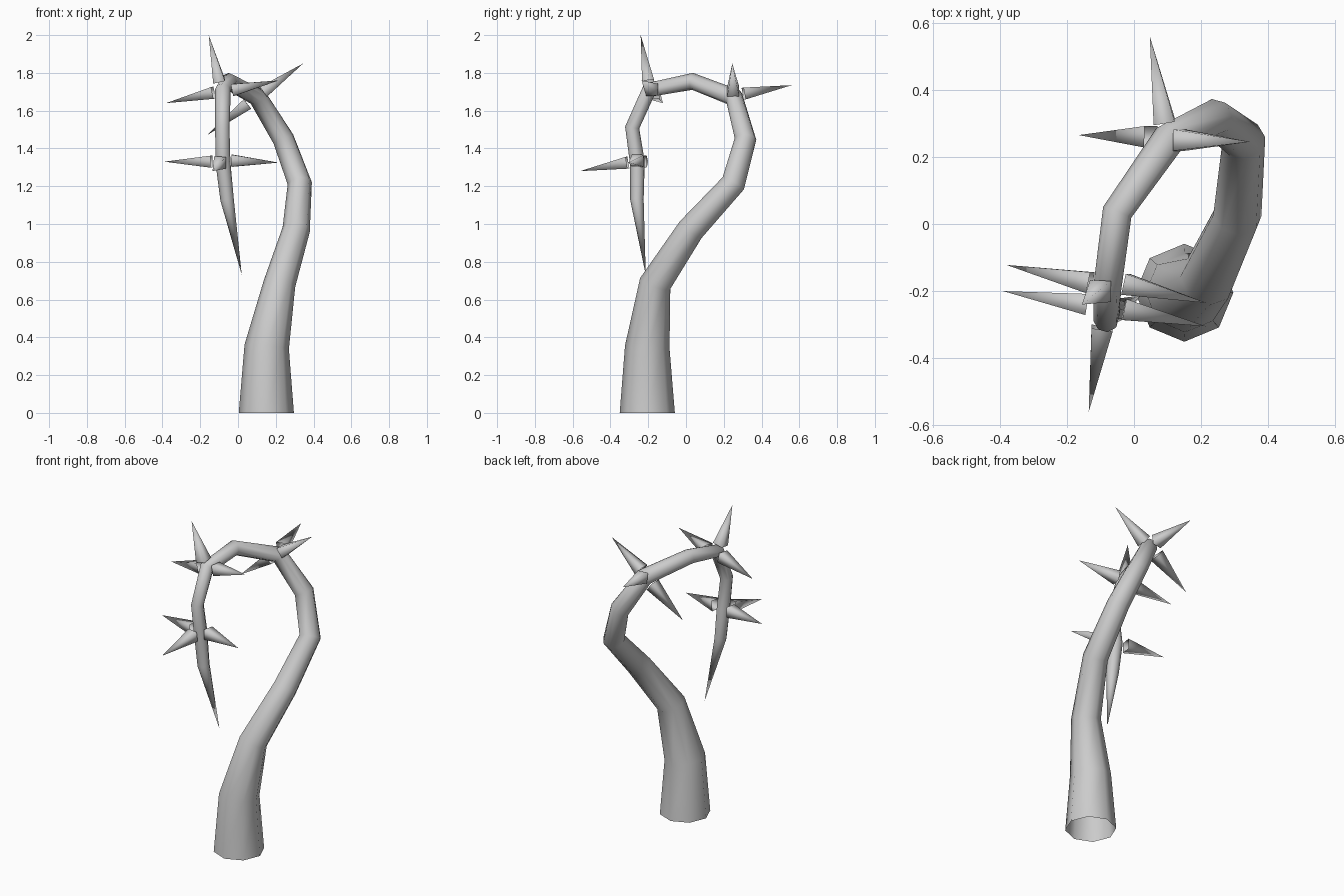
import bpy, bmesh, math
from mathutils import Vector

cube = bpy.data.objects.get("Cube")
if cube:
    bpy.data.objects.remove(cube, do_unlink=True)

grey = bpy.data.materials.new("pale_grey")
grey.use_nodes = True
colour = (0.6, 0.6, 0.6, 1)
grey.diffuse_color = colour
grey.node_tree.nodes["Principled BSDF"].inputs["Base Color"].default_value = colour


def tube(name, path, radii, sides, start, twist=0.0):
    """Open-based tapering tube that closes to a point at the end of its path."""
    pts = [Vector(p) for p in path]
    bm = bmesh.new()
    rings = []
    side = Vector(start)
    for i in range(len(pts) - 1):
        ahead = (pts[i + 1] - pts[i]).normalized()
        behind = (pts[i] - pts[i - 1]).normalized() if i else ahead
        axis = (ahead + behind).normalized()
        if i == 0 and len(pts) > 2:
            axis = Vector((0, 0, 1))
        # carry the ring direction along the path without spinning it
        side = (side - axis * side.dot(axis)).normalized()
        up = axis.cross(side)
        ring = []
        for k in range(sides):
            a = twist + math.tau * k / sides
            ring.append(bm.verts.new(pts[i] + radii[i] * (math.cos(a) * side + math.sin(a) * up)))
        rings.append(ring)
    tip = bm.verts.new(pts[-1])
    for k in range(sides):
        n = (k + 1) % sides
        for low, high in zip(rings, rings[1:]):
            bm.faces.new((low[k], low[n], high[n], high[k]))
        bm.faces.new((rings[-1][k], rings[-1][n], tip))
    mesh = bpy.data.meshes.new(name)
    bm.to_mesh(mesh)
    bm.free()
    mesh.materials.append(grey)
    mesh.shade_smooth()
    obj = bpy.data.objects.new(name, mesh)
    bpy.context.collection.objects.link(obj)
    return obj


# Curling stem, from the root to the hanging tip
stem_path = [
    (0.15, -0.205, 0), (0.152, -0.205, 0.35), (0.22, -0.163, 0.685),
    (0.308, 0.025, 0.97), (0.327, 0.25, 1.215), (0.24, 0.315, 1.45),
    (0.105, 0.255, 1.67), (-0.05, 0.035, 1.755), (-0.08, -0.195, 1.71),
    (-0.083, -0.285, 1.51), (-0.08, -0.258, 1.33), (-0.058, -0.26, 1.13),
    (0.02, -0.213, 0.73),
]
stem_radii = [0.146, 0.118, 0.085, 0.073, 0.065, 0.058, 0.05, 0.045, 0.042, 0.038, 0.04, 0.036]
tube("stem", stem_path, stem_radii, 8, (1, 0, 0))

# Three clusters of thorns: base point, tip point
thorns = {
    "lower_thorn": [
        ((-0.14, -0.24, 1.33), (-0.39, -0.20, 1.33)),
        ((-0.03, -0.255, 1.335), (0.215, -0.305, 1.325)),
        ((-0.095, -0.31, 1.325), (-0.135, -0.56, 1.28)),
    ],
    "upper_thorn": [
        ((-0.13, -0.175, 1.695), (-0.38, -0.122, 1.64)),
        ((-0.025, -0.18, 1.71), (0.215, -0.235, 1.76)),
        ((-0.10, -0.20, 1.755), (-0.155, -0.24, 2.0)),
    ],
    "back_thorn": [
        ((0.135, 0.25, 1.70), (0.345, 0.245, 1.85)),
        ((0.05, 0.26, 1.635), (-0.165, 0.265, 1.47)),
        ((0.09, 0.305, 1.69), (0.047, 0.56, 1.735)),
    ],
}
for name, group in thorns.items():
    for i, (base, tip) in enumerate(group):
        d = Vector(tip) - Vector(base)
        start = (1, 0, 0) if abs(d.x) < 0.15 else (0, 1, 0)
        tube(f"{name}_{i + 1}", [base, tip], [0.045], 4, start, math.pi / 4)
